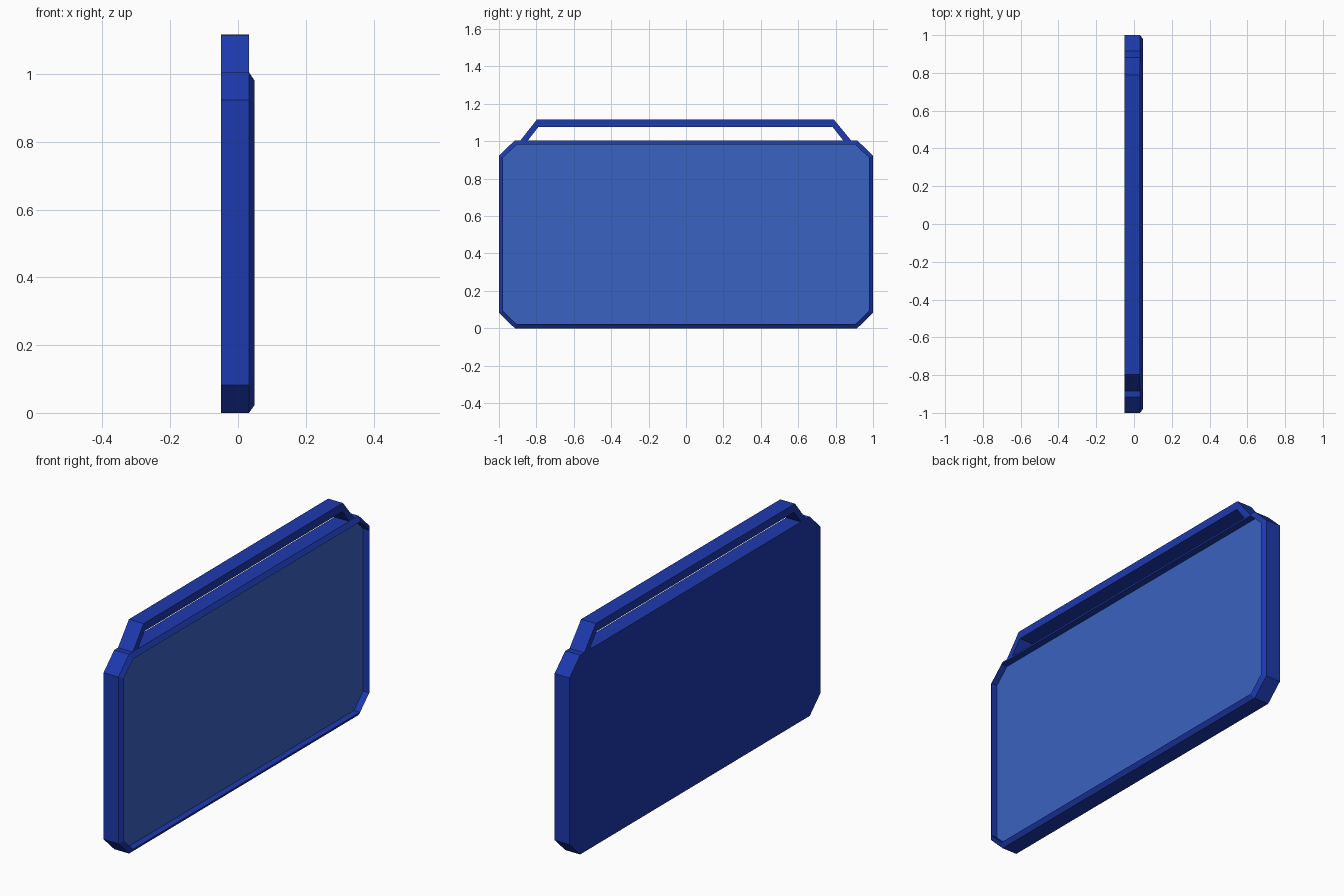
import bpy, bmesh

if "Cube" in bpy.data.objects:
    bpy.data.objects.remove(bpy.data.objects["Cube"])


def material(name, rgb):
    m = bpy.data.materials.new(name)
    m.diffuse_color = (*rgb, 1.0)
    m.use_nodes = True
    m.node_tree.nodes["Principled BSDF"].inputs["Base Color"].default_value = m.diffuse_color
    return m


frame_blue = material("frame blue", (0.012, 0.041, 0.42))
face_blue = material("face blue", (0.042, 0.122, 0.53))

# Depths along x: back, chamfer start, rim crest, recessed face
BACK, FRONT, CREST, FACE = -0.05, 0.0325, 0.048, 0.014


def finish(bm, name, mats):
    bmesh.ops.recalc_face_normals(bm, faces=bm.faces)
    me = bpy.data.meshes.new(name)
    bm.to_mesh(me)
    bm.free()
    for m in mats:
        me.materials.append(m)
    ob = bpy.data.objects.new(name, me)
    bpy.context.collection.objects.link(ob)
    return ob


def octagon(half, z0, z1, cy, cz):
    """Rectangle with cut corners in the y-z plane."""
    return [(-half + cy, z0), (half - cy, z0), (half, z0 + cz), (half, z1 - cz),
            (half - cy, z1), (-half + cy, z1), (-half, z1 - cz), (-half, z0 + cz)]


def loft(bm, sections):
    """Join a list of (x, profile) sections with side faces and end caps."""
    rings = [[bm.verts.new((x, y, z)) for y, z in prof] for x, prof in sections]
    n = len(rings[0])
    for a, b in zip(rings, rings[1:]):
        for i in range(n):
            j = (i + 1) % n
            bm.faces.new((a[i], a[j], b[j], b[i]))
    bm.faces.new(rings[0])
    return bm.faces.new(rings[-1])


# Panel: cut-corner slab, chamfered rim and a lighter recessed face
bm = bmesh.new()
outer = octagon(1.0, 0.0, 1.005, 0.085, 0.082)
inner = octagon(0.978, 0.022, 0.982, 0.073, 0.070)
cap = loft(bm, [(BACK, outer), (FRONT, outer), (CREST, inner), (FACE, inner)])
cap.material_index = 1
finish(bm, "panel", [frame_blue, face_blue])

# Handle: thin bar with slanted ends, open underneath
bm = bmesh.new()
out = [(-0.885, 1.005), (-0.798, 1.115), (0.79, 1.117), (0.882, 1.005)]
inn = [(-0.845, 1.005), (-0.790, 1.075), (0.785, 1.075), (0.840, 1.005)]
rings = [[[bm.verts.new((x, y, z)) for y, z in prof] for prof in (out, inn)]
         for x in (BACK, FRONT)]
(bo, bi), (fo, fi) = rings
for i in range(3):
    for p, q in ((bo, bi), (fo, fi), (bo, fo), (bi, fi)):
        bm.faces.new((p[i], p[i + 1], q[i + 1], q[i]))
for i in (0, 3):
    bm.faces.new((bo[i], bi[i], fi[i], fo[i]))
finish(bm, "carry_handle", [frame_blue])
